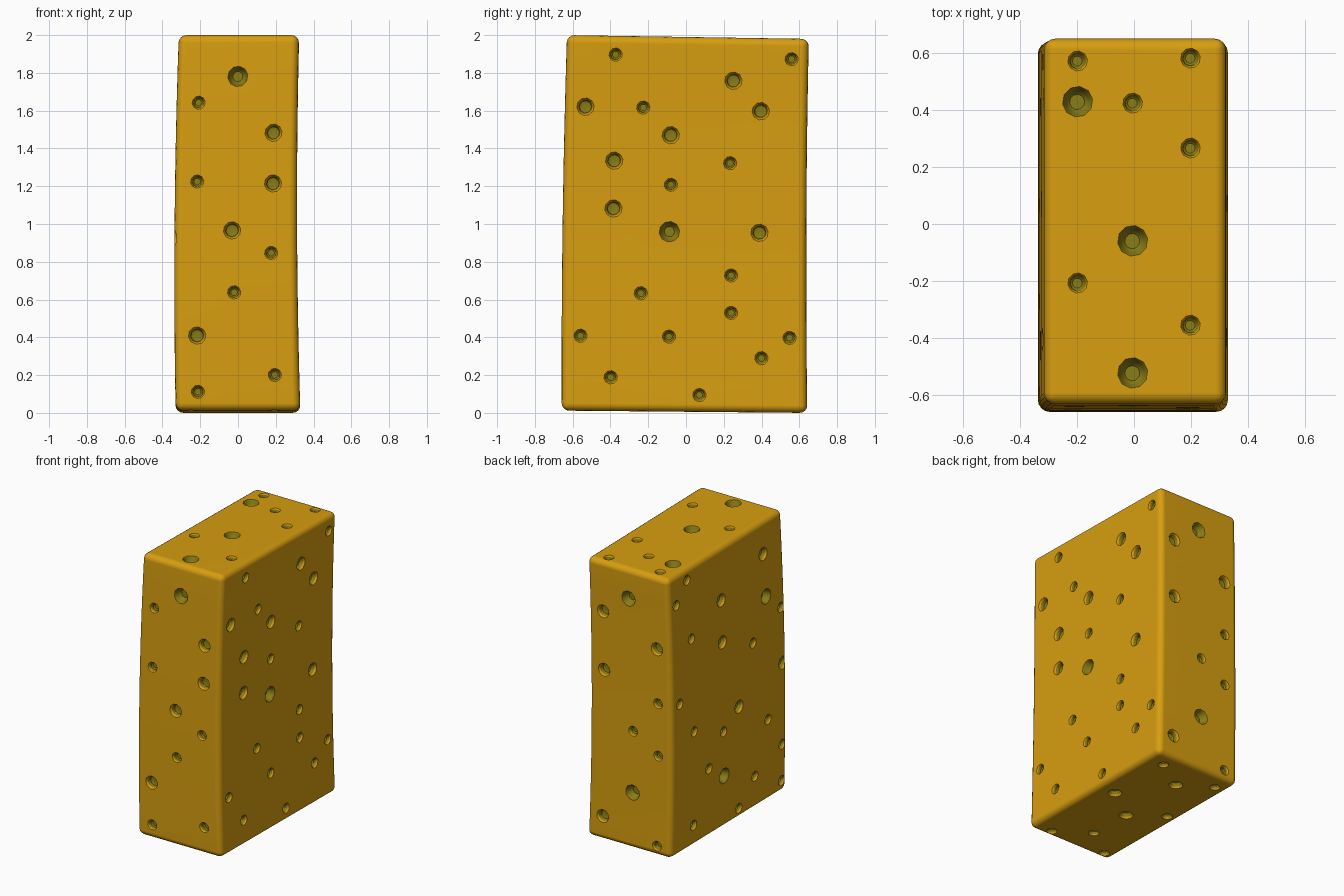
import bpy, bmesh, math
from mathutils import Vector

if "Cube" in bpy.data.objects:
    bpy.data.objects.remove(bpy.data.objects["Cube"])

HX, HY, H = 0.33, 0.65, 2.0


def material(name, rgb):
    m = bpy.data.materials.new(name)
    m.diffuse_color = (*rgb, 1)
    m.use_nodes = True
    m.node_tree.nodes["Principled BSDF"].inputs["Base Color"].default_value = m.diffuse_color
    return m


mats = [material("golden_yellow", (0.68, 0.34, 0.005)),
        material("olive_pit", (0.25, 0.20, 0.008))]


# Slight bow and lean of the whole block
def warp(p):
    t = p.z / H
    bow = 4 * t * (1 - t)
    x = p.x * (1 - 0.035 * t) + 0.005 * t - 0.014 * bow
    y = p.y * (1 - 0.015 * t) + 0.018 * t - 0.008 - 0.009 * bow
    s = (p.y + HY) / (2 * HY)
    z = p.z - 0.02 * s * t + 0.012 * (1 - s) * (1 - t)
    return Vector((x, y, z))


def finish(bm, name):
    for v in bm.verts:
        v.co = warp(v.co)
    bmesh.ops.recalc_face_normals(bm, faces=bm.faces[:])
    me = bpy.data.meshes.new(name)
    bm.to_mesh(me)
    bm.free()
    ob = bpy.data.objects.new(name, me)
    bpy.context.collection.objects.link(ob)
    for m in mats:
        me.materials.append(m)
    return ob


# Block with rounded edges, sliced in height so it can bow
bm = bmesh.new()
bmesh.ops.create_cube(bm, size=1)
for v in bm.verts:
    v.co = Vector((v.co.x * 2 * HX, v.co.y * 2 * HY, (v.co.z + 0.5) * H))
bmesh.ops.bevel(bm, geom=bm.edges[:], offset=0.04, segments=4, profile=0.5, affect='EDGES')
for i in range(1, 12):
    bmesh.ops.bisect_plane(bm, geom=bm.verts[:] + bm.edges[:] + bm.faces[:],
                           plane_co=(0, 0, i * H / 12), plane_no=(0, 0, 1))
block = finish(bm, "sponge_block")

# Pit shapes: radius, rings as (radius, depth) factors, first olive ring
LARGE = (0.055, [(1.2, -0.2), (1, 0), (0.86, 0.2), (0.76, 0.6), (0.5, 0.85)], 2)
MEDIUM = (0.047, [(1.2, -0.2), (1, 0), (0.82, 0.25), (0.7, 0.75), (0.45, 0.9)], 3)
SMALL = (0.036, [(1.2, -0.2), (1, 0), (0.85, 0.25), (0.74, 0.7), (0.5, 0.9)], 3)
cut = bmesh.new()


def pit(centre, inward, shape):
    r, rings, olive = shape
    a = inward.orthogonal().normalized()
    b = inward.cross(a)
    n = 10
    loops = []
    for rr, d in rings:
        loops.append([cut.verts.new(centre + inward * d * r + r * rr * (
            a * math.cos(2 * math.pi * k / n) + b * math.sin(2 * math.pi * k / n)))
            for k in range(n)])
    for i in range(len(loops) - 1):
        for k in range(n):
            f = cut.faces.new((loops[i][k], loops[i][(k + 1) % n],
                               loops[i + 1][(k + 1) % n], loops[i + 1][k]))
            f.material_index = int(i + 1 >= olive)
    cut.faces.new(loops[0])
    cut.faces.new(loops[-1]).material_index = 1


# Each side maps its two coordinates onto the block
def side(place, inward, large, medium, small):
    for shape, spots in ((LARGE, large), (MEDIUM, medium), (SMALL, small)):
        for u, v in spots:
            pit(Vector(place(u, v)), Vector(inward), shape)


# Front pits
side(lambda x, z: (x, -HY, z), (0, 1, 0),
     [(0, 1.78)],
     [(.2, 1.48), (.2, 1.21), (-.02, .96), (-.21, .4)],
     [(-.21, 1.64), (-.21, 1.22), (.19, .84), (-.01, .63), (-.21, .1), (.2, .19)])
# Back pits
side(lambda x, z: (x, HY, z), (0, -1, 0),
     [(0, 1.785), (-.02, .4)],
     [(.21, 1.64), (-.22, 1.48), (.21, 1.22), (.21, .17)],
     [(-.22, 1.09), (-.02, .84), (-.22, .715), (-.22, .07)])
# Right pits
side(lambda y, z: (HX, y, z), (-1, 0, 0),
     [(-.08, .96)],
     [(.25, 1.77), (-.54, 1.62), (.4, 1.61), (-.08, 1.475), (-.38, 1.335),
      (-.38, 1.08), (.4, .96)],
     [(-.385, 1.9), (.56, 1.89), (-.23, 1.62), (.24, 1.33), (-.075, 1.21), (.25, .73),
      (-.23, .63), (.25, .53), (-.55, .4), (-.08, .4), (.56, .4), (.41, .29),
      (-.39, .18), (.08, .09)])
# Left pits
side(lambda y, z: (-HX, y, z), (1, 0, 0),
     [(-.43, 1.46), (.06, .37)],
     [(-.415, 1.77), (.07, 1.63), (.07, 1.33), (-.105, .8), (-.6, .92)],
     [(.44, 1.92), (.57, 1.79), (-.59, 1.32), (.415, 1.49), (-.27, 1.19), (.56, 1.08),
      (.4, .82), (-.43, .58), (.07, .69), (-.59, .34), (-.285, .23), (.235, .49),
      (-.59, .08), (.4, .15), (-.11, .07)])
# Top pits
side(lambda x, y: (x, y, H), (0, 0, -1),
     [(-.21, .425), (-.01, -.07), (-.01, -.54)],
     [],
     [(-.21, .57), (.2, .58), (-.01, .42), (.2, .26), (-.21, -.22), (.2, -.37)])
# Underside pits
side(lambda x, y: (x, y, 0), (0, 0, 1),
     [],
     [(-.03, .39), (-.04, -.12), (.2, .055)],
     [(.2, .54), (-.24, .53), (-.25, .04), (-.03, -.43), (.19, -.59), (-.25, -.59)])
cutter = finish(cut, "pit_cutter")
cutter.hide_render = True

# Carve the pits
mod = block.modifiers.new("pits", 'BOOLEAN')
mod.operation = 'DIFFERENCE'
mod.solver = 'EXACT'
mod.use_self = True
mod.object = cutter
bpy.ops.object.select_all(action='DESELECT')
block.select_set(True)
bpy.context.view_layer.objects.active = block
bpy.ops.object.modifier_apply(modifier=mod.name)
bpy.data.objects.remove(cutter)

# Smooth rounded edges, flat sides
bpy.ops.object.shade_smooth_by_angle(angle=math.radians(35))
wn = block.modifiers.new("even_shading", 'WEIGHTED_NORMAL')
wn.keep_sharp = True
